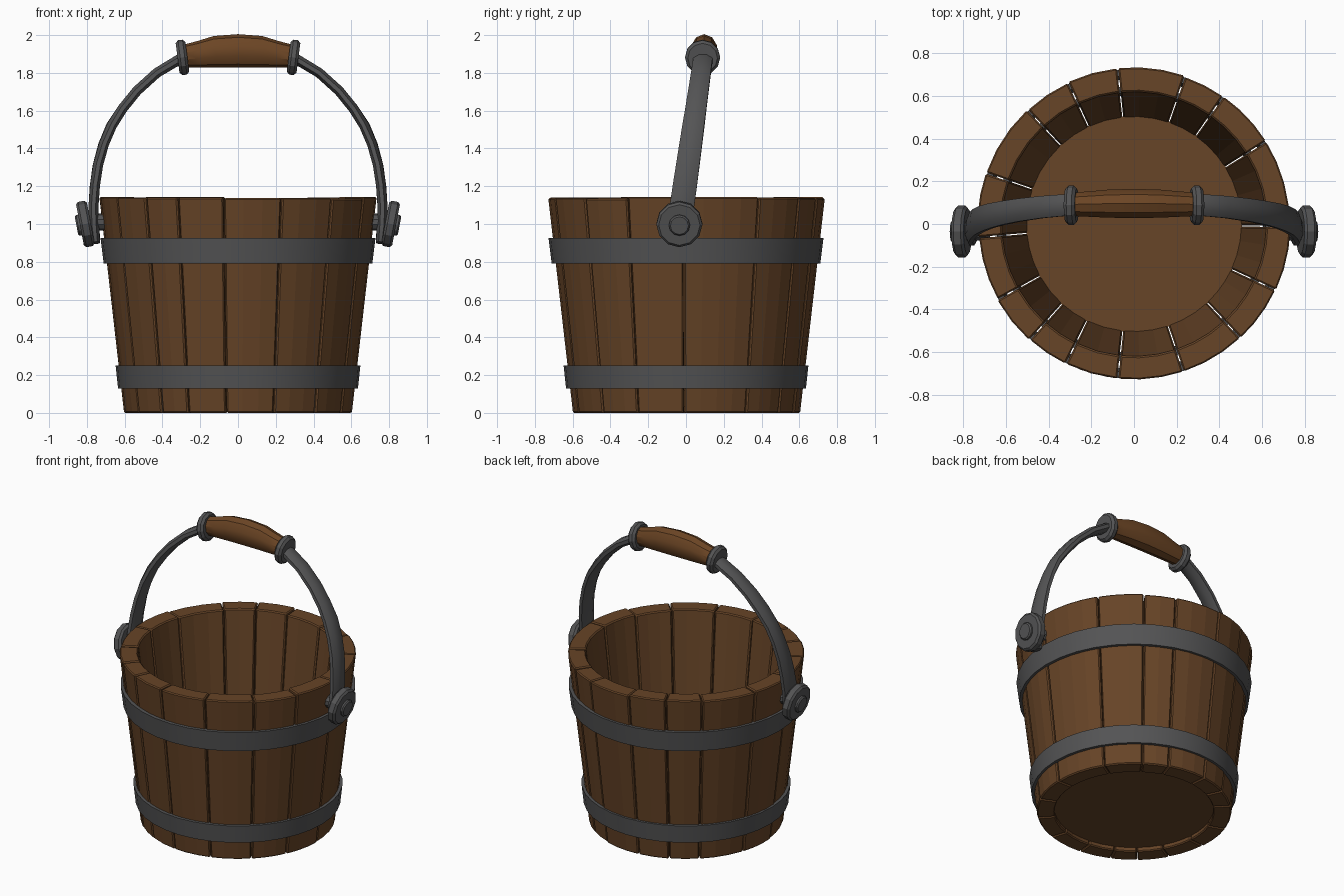
import bpy, bmesh, math, random
from mathutils import Vector, Matrix

if "Cube" in bpy.data.objects:
    bpy.data.objects.remove(bpy.data.objects["Cube"])

random.seed(4)


def material(name, rgb):
    m = bpy.data.materials.new(name)
    m.diffuse_color = (*rgb, 1)
    m.use_nodes = True
    m.node_tree.nodes["Principled BSDF"].inputs["Base Color"].default_value = m.diffuse_color
    return m


WOOD = material("brown wood", (0.135, 0.058, 0.020))
GRIP = material("warm grip wood", (0.150, 0.060, 0.018))
IRON = material("dark iron", (0.088, 0.088, 0.090))


def finish(name, bm, mat, bevel=0.0, smooth=False):
    bmesh.ops.recalc_face_normals(bm, faces=bm.faces[:])
    me = bpy.data.meshes.new(name)
    bm.to_mesh(me)
    bm.free()
    me.materials.append(mat)
    if smooth:
        me.shade_smooth()
        me.set_sharp_from_angle(angle=math.radians(32))
    ob = bpy.data.objects.new(name, me)
    bpy.context.collection.objects.link(ob)
    if bevel:
        b = ob.modifiers.new("bevel", 'BEVEL')
        b.width, b.segments = bevel, 1
        b.limit_method, b.angle_limit = 'ANGLE', math.radians(40)
    return ob


def skin(bm, rings, closed=False):
    """Join rings of equal length with quads, capping or closing the ends."""
    vs = [[bm.verts.new(p) for p in r] for r in rings]
    n = len(vs[0])
    pairs = list(zip(vs, vs[1:])) + ([(vs[-1], vs[0])] if closed else [])
    for a, b in pairs:
        for i in range(n):
            j = (i + 1) % n
            bm.faces.new((a[i], a[j], b[j], b[i]))
    if not closed:
        bm.faces.new(vs[0])
        bm.faces.new(vs[-1])


def polar(r, a, z):
    return Vector((r * math.cos(a), r * math.sin(a), z))


def disc(name, centre, axis, r, depth, sides, mat, bevel=0.0):
    bm = bmesh.new()
    mtx = Matrix.Translation(centre) @ Vector(axis).to_track_quat('Z', 'Y').to_matrix().to_4x4()
    bmesh.ops.create_cone(bm, cap_ends=True, segments=sides, radius1=r, radius2=r,
                          depth=depth, matrix=mtx)
    return finish(name, bm, mat, bevel)


def lean(z):
    """Sideways lean of the tipped handle."""
    return -0.035 + (z - 1.0) * 0.143


def sweep(name, stations, sides, mat):
    """Stations are (x, z, half thickness, half width)."""
    bm, rings = bmesh.new(), []
    for i, (x, z, t, w) in enumerate(stations):
        p, q = stations[max(i - 1, 0)], stations[min(i + 1, len(stations) - 1)]
        tan = Vector((q[0] - p[0], lean(q[1]) - lean(p[1]), q[1] - p[1])).normalized()
        side = Vector((0, 1, 0.143)).normalized()
        side = (side - tan * side.dot(tan)).normalized() if abs(tan.x) < 0.5 else Vector((0, 1, 0))
        nrm = tan.cross(side).normalized()
        c = Vector((x, lean(z), z))
        ring = []
        for k in range(sides):
            a = 2 * math.pi * (k + 0.5) / sides
            ring.append(c + nrm * t * math.sin(a) * 1.06 + side * w * math.cos(a) * 1.06)
        rings.append(ring)
    skin(bm, rings)
    return finish(name, bm, mat, smooth=True)


# staves of uneven width, tapering towards the bottom
TOP, R0, R1, WALL = 1.14, 0.602, 0.733, 0.112
cuts = [-96, -71.5, -47, -25, -1, 32, 55, 71, 96, 115, 133, 161, 185, 209, 228, 244, 264]
for i, (a0, a1) in enumerate(zip(cuts, cuts[1:])):
    gap = 0.25
    a0, a1 = math.radians(a0 + gap), math.radians(a1 - gap)
    n = max(2, round((a1 - a0) / math.radians(8)))
    angles = [a0 + (a1 - a0) * k / n for k in range(n + 1)]
    top = TOP + random.uniform(-0.006, 0.005)
    grow = random.uniform(-0.004, 0.003)
    bm = bmesh.new()
    skin(bm, [[polar(R0 + grow, a, 0), polar(R1 + grow, a, top),
               polar(R1 - WALL, a, top), polar(R0 - WALL, a, 0)] for a in angles])
    finish(f"stave_{i + 1}", bm, WOOD, bevel=0.007)

# recessed floor board
disc("floor_board", (0, 0, 0.075), (0, 0, 1), 0.508, 0.09, 40, WOOD)

# iron hoops
for name, z0, z1, r0, r1 in (("lower_hoop", 0.13, 0.25, 0.635, 0.648),
                             ("upper_hoop", 0.79, 0.925, 0.711, 0.728)):
    bm = bmesh.new()
    skin(bm, [[polar(r0, a, z0), polar(r1, a, z1), polar(r1 - 0.03, a, z1), polar(r0 - 0.03, a, z0)]
              for a in (2 * math.pi * k / 36 for k in range(36))], closed=True)
    finish(name, bm, IRON, smooth=True)

# bail handle: flat iron strap bent in an arch
half = [(-0.752, 0.90, 0.022, 0.045), (-0.760, 0.98, 0.027, 0.066), (-0.766, 1.08, 0.027, 0.066),
        (-0.758, 1.20, 0.027, 0.065), (-0.742, 1.31, 0.027, 0.063), (-0.712, 1.42, 0.027, 0.061),
        (-0.670, 1.52, 0.027, 0.059), (-0.612, 1.61, 0.027, 0.057), (-0.535, 1.705, 0.027, 0.055),
        (-0.430, 1.80, 0.027, 0.053), (-0.300, 1.878, 0.029, 0.052)]
mirrored = [(-x, z, t, w) for x, z, t, w in reversed(half)]
sweep("handle_strap", half + [(0, 1.915, 0.03, 0.045)] + mirrored, 8, IRON)

# swollen wooden grip
grip = [(-0.29, 1.888, 0.056, 0.054), (-0.21, 1.898, 0.066, 0.059), (-0.12, 1.912, 0.079, 0.065),
        (0, 1.917, 0.083, 0.068)]
sweep("handle_grip", grip + [(-x, z, t, w) for x, z, t, w in reversed(grip[:-1])], 10, GRIP)

# collars, pivot ears, rivets and pins on both sides
for s, side in ((-1, "left"), (1, "right")):
    disc(f"{side}_collar", (s * 0.294, 0.088, 1.882), (s, 0, -0.13), 0.093, 0.052, 12, IRON, 0.014)
    axis = Vector((s, 0, -0.19)).normalized()
    ear = Vector((s * 0.808, -0.035, 1.0))
    disc(f"{side}_ear", ear, axis, 0.122, 0.058, 12, IRON, 0.012)
    disc(f"{side}_rivet", ear + axis * 0.033, axis, 0.056, 0.03, 12, IRON, 0.008)
    disc(f"{side}_pin", (s * 0.74, -0.035, 1.01), (s, 0, 0), 0.045, 0.11, 10, IRON)
